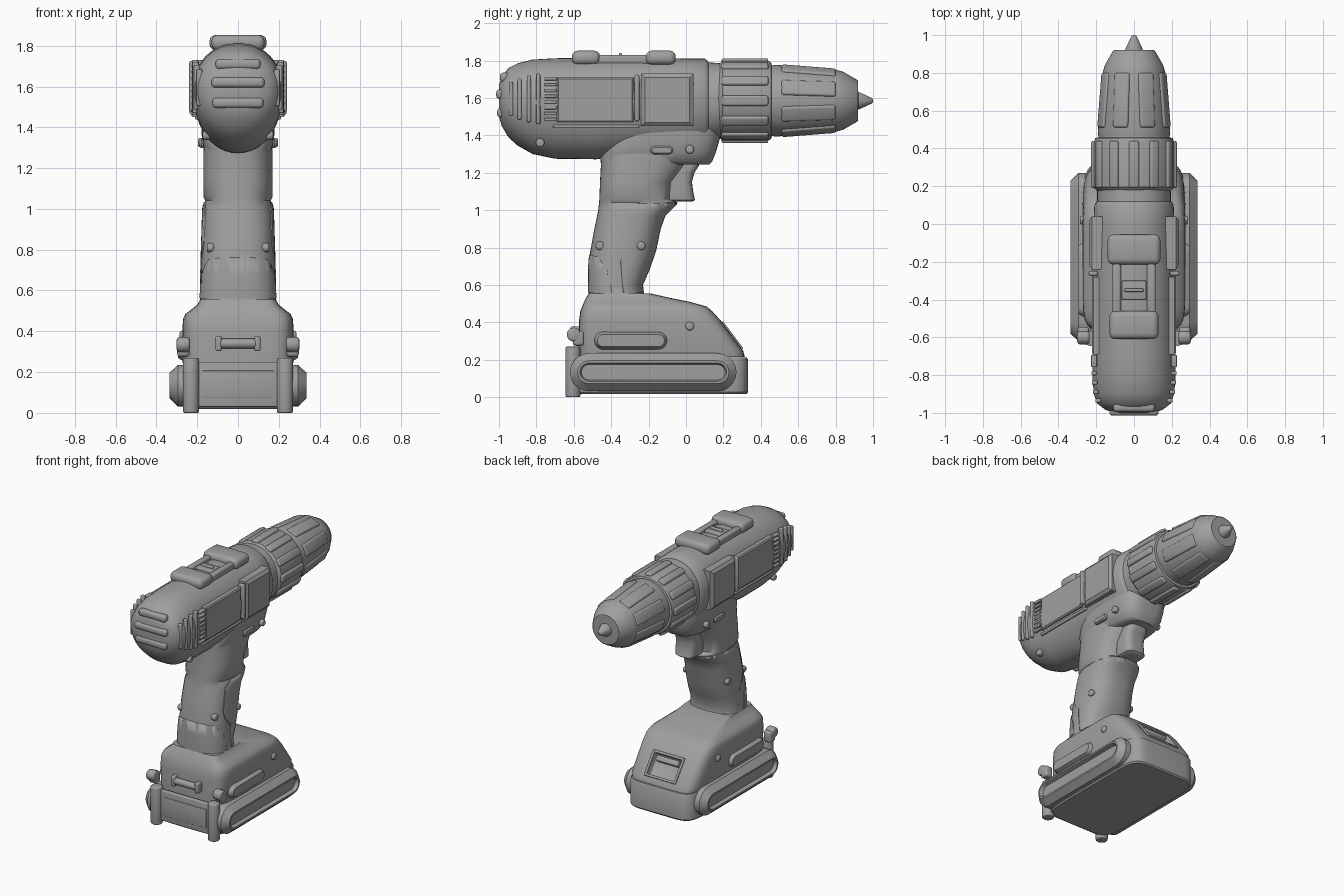
import bpy, bmesh
from math import sin, cos, pi, radians, copysign
from mathutils import Matrix, Vector

cube = bpy.data.objects.get("Cube")
if cube:
    bpy.data.objects.remove(cube, do_unlink=True)

gray = bpy.data.materials.new("plain_gray")
gray.use_nodes = True
gray.diffuse_color = (0.35, 0.35, 0.35, 1)
gray.node_tree.nodes["Principled BSDF"].inputs["Base Color"].default_value = (0.35, 0.35, 0.35, 1)
AXIS_Z = 1.585  # height of the chuck axis


def finish(name, bm, mirror=False, angle=35):
    bmesh.ops.recalc_face_normals(bm, faces=bm.faces)
    me = bpy.data.meshes.new(name)
    bm.to_mesh(me)
    bm.free()
    me.materials.append(gray)
    for p in me.polygons:
        p.use_smooth = True
    me.set_sharp_from_angle(angle=radians(angle))
    ob = bpy.data.objects.new(name, me)
    bpy.context.collection.objects.link(ob)
    if mirror:
        ob.modifiers.new("Mirror", "MIRROR").use_mirror_merge = False
    return ob


def skin(bm, rings):
    """Bridge equal rings of points and cap both ends."""
    rows = [[bm.verts.new(p) for p in r] for r in rings]
    n = len(rows[0])
    for a, b in zip(rows, rows[1:]):
        for i in range(n):
            bm.faces.new((a[i], a[(i + 1) % n], b[(i + 1) % n], b[i]))
    bm.faces.new(rows[0])
    bm.faces.new(rows[-1])


def loft(name, axis, sections, n=2.4, mid=None, grow=0.0, angle=35, count=48):
    """Superellipse sections (position, low, high, half width) along y or z."""
    rings = []
    for pos, lo, hi, w in sections:
        lo, hi, w = lo - grow, hi + grow, w + grow
        m = (lo + hi) / 2 if mid is None else mid
        ring = []
        for k in range(count):
            c, s = cos(2 * pi * k / count), sin(2 * pi * k / count)
            u = copysign(abs(c) ** (2 / n), c) * w
            v = m + abs(s) ** (2 / n) * ((hi - m) if s > 0 else (lo - m))
            ring.append((u, pos, v) if axis == "y" else (u, v, pos))
        rings.append(ring)
    bm = bmesh.new()
    skin(bm, rings)
    return finish(name, bm, angle=angle)


def revolve(name, profile, count=48):
    bm = bmesh.new()
    skin(bm, [[(r * cos(2 * pi * k / count), y, AXIS_Z + r * sin(2 * pi * k / count))
               for k in range(count)] for y, r in profile])
    return finish(name, bm, angle=30)


def add_box(bm, center, size, bevel, matrix=Matrix()):
    part = bmesh.new()
    bmesh.ops.create_cube(part, size=1, matrix=Matrix.Translation(center) @ Matrix.Diagonal((*size, 1)))
    if bevel:
        bmesh.ops.bevel(part, geom=part.edges[:], offset=bevel, segments=3, affect="EDGES", profile=0.5)
    part.transform(matrix)
    me = bpy.data.meshes.new("temp")
    part.to_mesh(me)
    part.free()
    bm.from_mesh(me)
    bpy.data.meshes.remove(me)


def box(name, center, size, bevel=0.01, mirror=False, matrix=Matrix()):
    bm = bmesh.new()
    add_box(bm, center, size, bevel, matrix)
    return finish(name, bm, mirror)


def radial_bars(name, count, y, length, radius, width, tilt=0, height=0.03, phase=0):
    """Rounded bars spread around the chuck axis."""
    bm = bmesh.new()
    for i in range(count):
        m = (Matrix.Translation((0, y, AXIS_Z)) @ Matrix.Rotation(2 * pi * (i + phase) / count, 4, "Y")
             @ Matrix.Translation((0, 0, radius)) @ Matrix.Rotation(tilt, 4, "X"))
        add_box(bm, (0, 0, 0), (width, length, height), 0.012, m)
    return finish(name, bm)


def prism(name, pts, x0, x1, steps=(), mirror=True):
    """Extrude a (y, z) outline along x, then inset the outer face in steps."""
    bm = bmesh.new()
    skin(bm, [[(x, y, z) for y, z in pts] for x in (x0, x1)])
    bmesh.ops.recalc_face_normals(bm, faces=bm.faces)
    bm.faces.ensure_lookup_table()
    face = bm.faces[-1]
    for thick, depth in steps:
        bmesh.ops.inset_region(bm, faces=[face], thickness=thick, depth=depth, use_even_offset=True)
    return finish(name, bm, mirror)


def capsule(y0, y1, z0, z1):
    r, m = (z1 - z0) / 2, (z0 + z1) / 2
    right = [(y1 - r + r * cos(a), m + r * sin(a)) for a in [pi * (i / 10 - 0.5) for i in range(11)]]
    return right + [(y0 + y1 - y, 2 * m - z) for y, z in right]


def cylinder(name, center, radius, length, axis="z", mirror=False, bevel=0.008):
    bm = bmesh.new()
    bmesh.ops.create_cone(bm, cap_ends=True, segments=24, radius1=radius, radius2=radius, depth=length)
    rim = [e for e in bm.edges if any(len(f.verts) > 4 for f in e.link_faces)]
    bmesh.ops.bevel(bm, geom=rim, offset=bevel, segments=3, affect="EDGES", profile=0.5)
    rot = Matrix.Rotation(pi / 2, 4, "Y") if axis == "x" else Matrix()
    bm.transform(Matrix.Translation(center) @ rot)
    return finish(name, bm, mirror)


def boolean(ob, cutter, operation):
    mod = ob.modifiers.new("Boolean", "BOOLEAN")
    mod.operation, mod.object, mod.solver = operation, cutter, "EXACT"
    cutter.hide_render = True
    cutter.hide_set(True)


# Motor housing with its rounded tail
loft("motor_housing", "y", [
    (-1.0, 1.50, 1.67, .10), (-.985, 1.45, 1.71, .15), (-.95, 1.39, 1.76, .195), (-.9, 1.345, 1.785, .212),
    (-.82, 1.30, 1.805, .22), (-.7, 1.275, 1.812, .22), (-.48, 1.272, 1.815, .22), (-.42, 1.28, 1.815, .22),
    (-.24, 1.30, 1.815, .22), (.0, 1.31, 1.81, .215), (.10, 1.33, 1.81, .21), (.115, 1.34, 1.80, .20),
    (.12, 1.36, 1.79, .195), (.19, 1.385, 1.785, .195)], n=2.1, mid=1.58)
prism("side_panel", [(-.69, 1.47), (-.28, 1.47), (-.28, 1.71), (-.69, 1.71)], .1, .215, [(.008, .008)])
prism("gearbox_panel", [(-.24, 1.45), (.04, 1.45), (.04, 1.73), (-.24, 1.73)], .1, .222, [(.02, .016)])
box("panel_divider", (.215, -.262, 1.6), (.05, .025, .25), .01, True)
box("housing_seam_band", (.195, -.48, 1.447), (.03, .46, .018), .006, True)

# Tail ribs and side vents
bm = bmesh.new()
for z, w, y in ((1.52, .25, -.985), (1.62, .26, -.99), (1.71, .22, -.97)):
    add_box(bm, (0, y, z), (w, .05, .05), .018)
finish("tail_ribs", bm)
bm = bmesh.new()
for i in range(8):
    add_box(bm, (.212, -.725, 1.485 + i * .031), (.03, .065, .017), .005)
for y, x, h in ((-.79, .21, .27), (-.84, .208, .25), (-.89, .202, .22), (-.935, .19, .18)):
    add_box(bm, (x, y, 1.595), (.03, .022, h), .007)
finish("side_vents", bm, True)

# Speed selector on top
box("selector_front_pad", (0, -.135, 1.815), (.28, .16, .075), .03)
box("selector_rear_pad", (0, -.535, 1.815), (.26, .15, .075), .03)
box("selector_side_rail", (.092, -.34, 1.805), (.045, .32, .05), .012, True)
box("selector_slider", (0, -.35, 1.812), (.13, .1, .025), .006)
box("selector_grip", (0, -.35, 1.825), (.10, .018, .03), .006)

# Clutch ring, chuck and bit
revolve("clutch_ring", [(.17, .19), (.185, .205), (.195, .214), (.43, .214), (.455, .205), (.458, .19), (.48, .185)])
radial_bars("clutch_ribs", 12, .315, .25, .212, .055)
revolve("chuck", [(.45, .17), (.458, .188), (.48, .192), (.80, .166), (.84, .155), (.915, .112), (.92, .105),
                  (.921, .045), (.93, .044), (.995, .014), (1.0, .008)])
radial_bars("chuck_grips", 8, .655, .29, .171, .085, tilt=-.085, height=.028, phase=.5)

# Neck, handle and raised grip panel
loft("trigger_neck", "z", [
    (1.245, -.44, .125, .125), (1.26, -.45, .14, .15), (1.31, -.44, .16, .172), (1.38, -.42, .18, .18),
    (1.46, -.36, .18, .18)], n=3.5)
handle = [(.53, -.53, -.19, .195), (.56, -.52, -.23, .185), (.60, -.52, -.235, .183), (.68, -.52, -.20, .181),
          (.78, -.512, -.165, .178), (.90, -.49, -.14, .174), (.97, -.475, -.115, .172), (1.01, -.468, -.075, .17),
          (1.04, -.465, -.045, .16), (1.06, -.463, -.08, .17), (1.15, -.46, -.07, .17), (1.24, -.455, .0, .17),
          (1.32, -.46, .04, .168)]
loft("handle", "z", handle, n=2.5)
panel = loft("grip_panel", "z", handle[1:9], n=2.5, grow=.005)
mask = prism("grip_panel_mask", [(-.33, .5), (-.1, .5), (0, 1.035), (-.32, 1.035), (-.375, 1.0), (-.41, .84),
                                 (-.40, .79), (-.35, .72)], -.3, .3, mirror=False)
boolean(panel, mask, "INTERSECT")
heel = loft("heel_panel", "z", handle[1:6], n=2.5, grow=.005)
heel_mask = prism("heel_panel_mask", [(-.6, .5), (-.39, .5), (-.41, .66), (-.47, .75), (-.6, .785)],
                  -.3, .3, mirror=False)
boolean(heel, heel_mask, "INTERSECT")

# Trigger
loft("trigger", "z", [(1.045, -.12, .035, .06), (1.055, -.12, .048, .075), (1.09, -.12, .04, .08),
                      (1.15, -.12, .032, .08), (1.20, -.12, .045, .08), (1.235, -.12, .068, .08),
                      (1.26, -.12, .07, .075)], n=3.5)

# Foot housing with a latch recess on the sloped nose
foot = loft("foot_housing", "z", [
    (.215, -.575, .315, .265), (.25, -.575, .305, .272), (.41, -.572, .185, .272), (.46, -.565, .14, .27),
    (.485, -.555, .11, .258), (.51, -.545, .02, .225), (.53, -.535, -.08, .20), (.555, -.52, -.19, .185)], n=7)
slope = Matrix.Translation((0, .245, .33)) @ Matrix.Rotation(radians(-53), 4, "X")
cutter = box("latch_cutter", (0, 0, 0), (.22, .15, .09), .012, matrix=slope)
boolean(foot, cutter, "DIFFERENCE")
box("latch_button", (0, -.045, -.02), (.18, .04, .05), .012, matrix=slope)
bm = bmesh.new()
for s in (-1, 1):
    add_box(bm, (s * .118, 0, 0), (.018, .17, .016), .005, slope)
    add_box(bm, (0, s * .083, 0), (.25, .018, .016), .005, slope)
finish("latch_frame", bm)
prism("foot_side_rib", capsule(-.49, -.10, .255, .35), .2, .27, [(.015, .025)])

# Battery pack and side rails
loft("battery", "z", [(.018, -.59, .325, .262), (.028, -.6, .332, .27), (.2, -.6, .332, .27),
                      (.212, -.595, .325, .265)], n=7)
prism("battery_rail", capsule(-.62, .27, .032, .235), .2, .295, [(.04, .042), (.012, .0), (.008, -.025)])
cylinder("battery_post", (.23, -.605, .135), .04, .27, mirror=True)
box("battery_rear_frame", (0, -.598, .14), (.40, .03, .22), .006)
box("battery_rear_label", (0, -.613, .14), (.35, .009, .135), .003)

# Belt clip and lugs on the rear of the foot
cylinder("lug", (.268, -.60, .335), .037, .065, "x", True, .014)
box("lug_arm", (.268, -.575, .315), (.06, .06, .08), .015, True)
cylinder("clip_bar", (0, -.595, .34), .024, .18, "x")
box("clip_end", (.095, -.588, .34), (.03, .06, .075), .01, True)

# Screws and direction switch
for y, z, x in ((-.78, 1.36, .155), (.02, 1.325, .178), (-.24, .81, .163), (-.46, .81, .135), (.02, .38, .268)):
    cylinder("screw", (x, y, z), .023, .036, "x", True, .01)
prism("direction_switch", capsule(-.19, -.07, 1.298, 1.342), .1, .178, [(.008, .01)])
